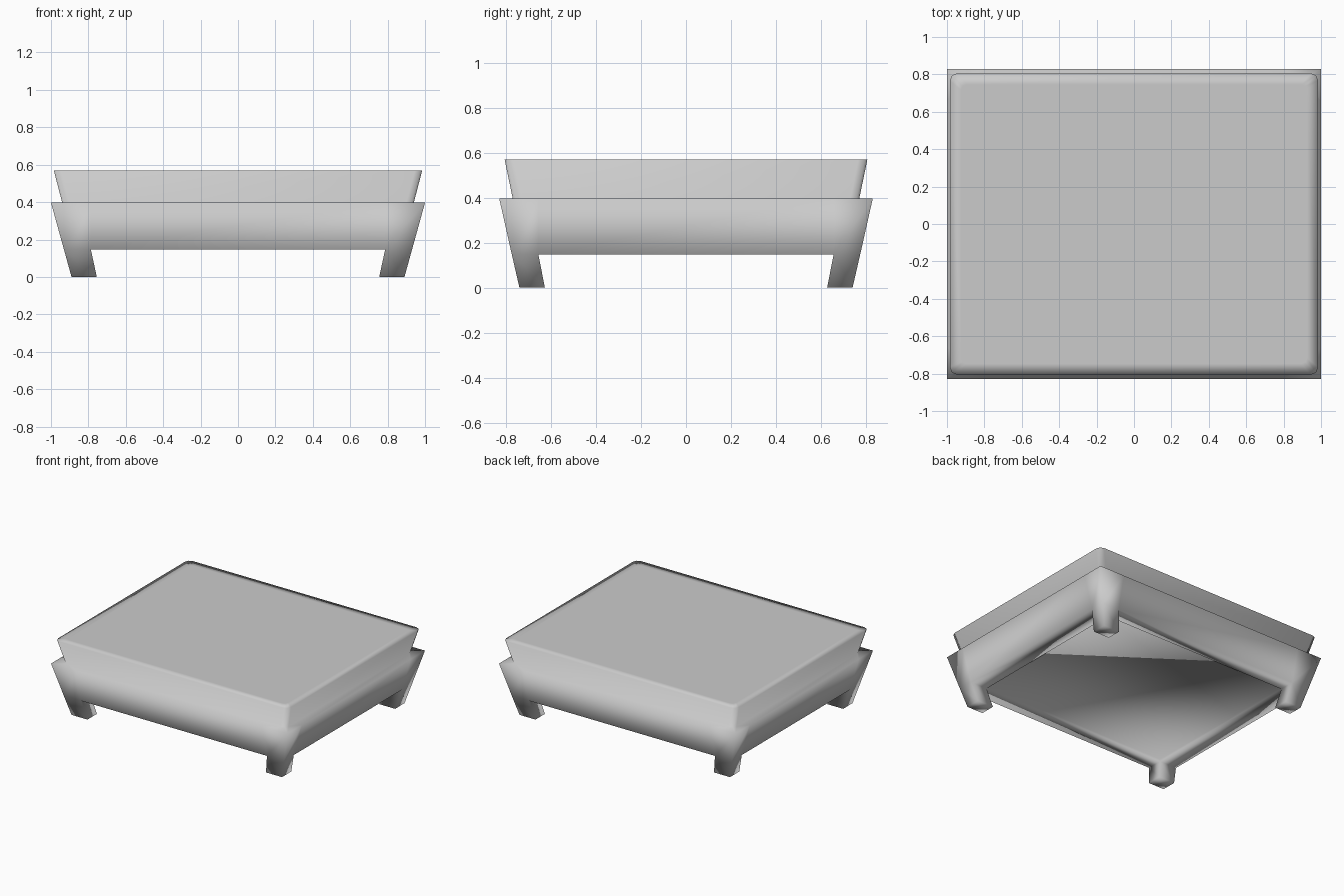
import bpy, bmesh, math

if "Cube" in bpy.data.objects:
    bpy.data.objects.remove(bpy.data.objects["Cube"])

CORNERS = ((1, 1), (-1, 1), (-1, -1), (1, -1))
bm = bmesh.new()


def ring(hx, hy, ix, iy, z, cut=0.0):
    """Four corners of three points each: side point, corner point, side point."""
    out = []
    for sx, sy in CORNERS:
        pts = [(hx, iy), (hx - cut, hy - cut), (ix, hy)]
        if sx * sy < 0:
            pts.reverse()
        out.append([bm.verts.new((sx * x, sy * y, z)) for x, y in pts])
    return out


def rounded_ring(hx, hy, z, r):
    return ring(hx, hy, hx - r, hy - r, z, r * (1 - math.sqrt(0.5)))


def single_ring(x, y, z):
    return [bm.verts.new((sx * x, sy * y, z)) for sx, sy in CORNERS]


def skin(a, b):
    """Join two loops of vertices with quads."""
    for k in range(len(a)):
        j = (k + 1) % len(a)
        bm.faces.new((a[k], a[j], b[j], b[k]))


def flat(r):
    return [v for corner in r for v in corner]


# Flared base wall, ledge and cushion as one smooth shell
bottom = ring(0.931, 0.774, 0.787, 0.656, 0.148)
shell = [flat(r) for r in (
    bottom,
    ring(1.0, 0.83, 0.787, 0.656, 0.397),
    rounded_ring(0.94, 0.77, 0.397, 0.04),
    rounded_ring(0.985, 0.806, 0.57, 0.04),
    rounded_ring(0.925, 0.746, 0.57, 0.03))]
for lower, upper in zip(shell, shell[1:]):
    skin(lower, upper)
bm.faces.new(shell[-1])

# Underside: rim and centre panel closing the body
inner = single_ring(0.787, 0.656, 0.148)
for k in range(4):
    j = (k + 1) % 4
    bm.faces.new((bottom[k][2], bottom[j][0], inner[j], inner[k]))
panel = single_ring(0.787, 0.656, 0.165)
skin(inner, panel)
bm.faces.new(panel)

# Four tapered legs
for k, (sx, sy) in enumerate(CORNERS):
    top = bottom[k] + [inner[k]]
    foot = []
    for v in top:
        x = 0.89 if abs(v.co.x) > 0.85 else 0.755
        y = 0.74 if abs(v.co.y) > 0.70 else 0.627
        foot.append(bm.verts.new((sx * x, sy * y, 0)))
    skin(top, foot)
    bm.faces.new(foot)

bmesh.ops.recalc_face_normals(bm, faces=bm.faces)
for f in bm.faces:
    f.smooth = True
me = bpy.data.meshes.new("footstool_body")
bm.to_mesh(me)
bm.free()
bpy.context.collection.objects.link(bpy.data.objects.new("footstool_body", me))
